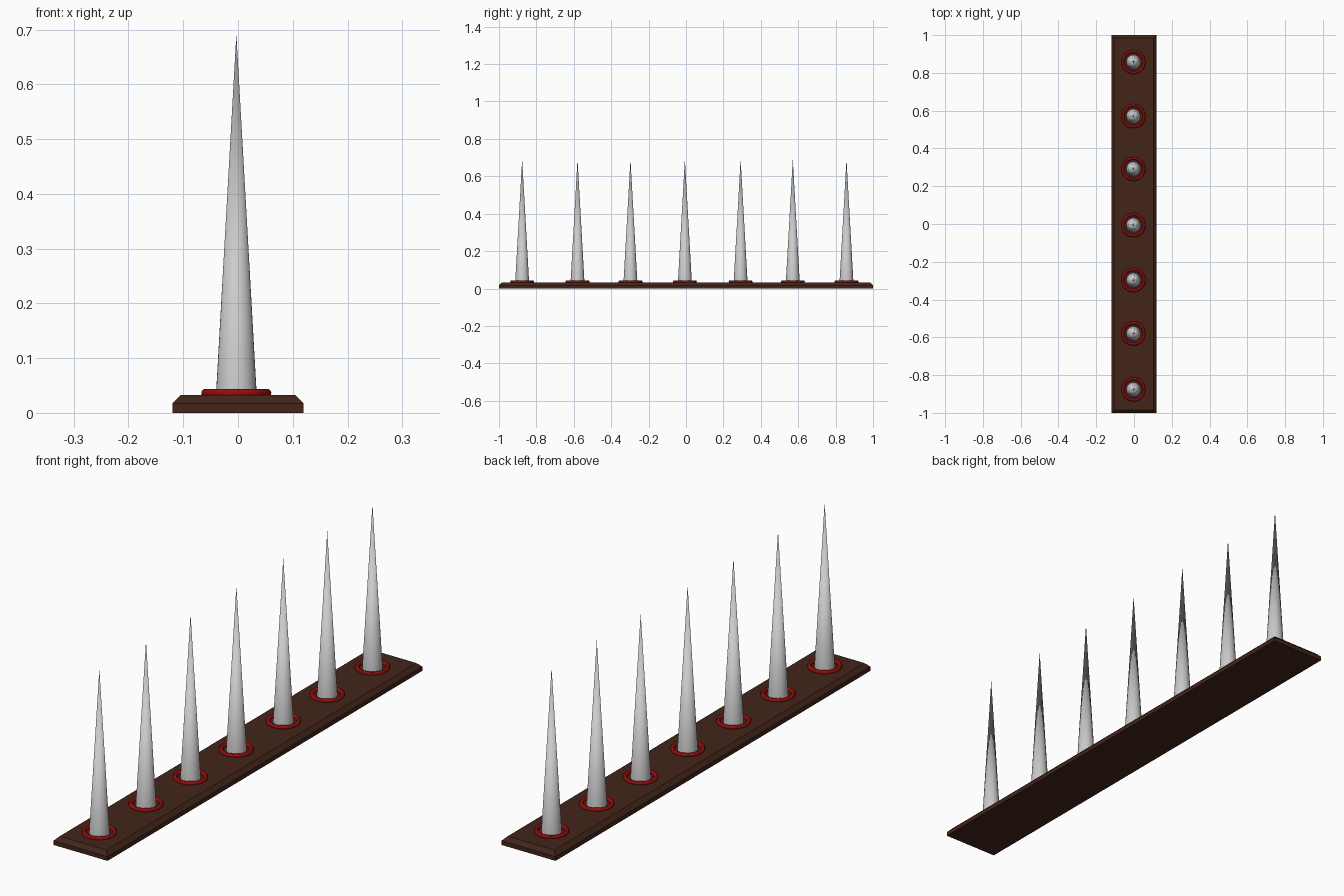
import bpy, bmesh

if "Cube" in bpy.data.objects:
    bpy.data.objects.remove(bpy.data.objects["Cube"])

def material(name, rgb):
    m = bpy.data.materials.new(name)
    m.diffuse_color = (*rgb, 1)
    m.use_nodes = True
    m.node_tree.nodes["Principled BSDF"].inputs["Base Color"].default_value = m.diffuse_color
    return m

wood = material("dark_wood", (0.055, 0.018, 0.010, 1)[:3])
red = material("red", (0.30, 0.004, 0.004))

# Base plank with chamfered top edges
bpy.ops.mesh.primitive_cube_add(size=1, location=(0, 0, 0.0165))
base = bpy.context.object
base.name = "base_plank"
base.scale = (0.24, 2.0, 0.033)
bpy.ops.object.transform_apply(location=True, scale=True)
bm = bmesh.new()
bm.from_mesh(base.data)
top_edges = [e for e in bm.edges if all(v.co.z > 0.03 for v in e.verts)]
bmesh.ops.bevel(bm, geom=top_edges, offset=0.016, offset_type='OFFSET',
                segments=1, affect='EDGES')
bm.to_mesh(base.data)
bm.free()
base.data.materials.append(wood)

# Row of spikes, each with a red ring around its foot
X = -0.003
SPIKE_BOTTOM, SPIKE_TOP = 0.028, 0.692
for i, y in enumerate((-0.876, -0.58, -0.297, -0.006, 0.292, 0.571, 0.858), 1):
    bpy.ops.mesh.primitive_cone_add(
        vertices=32, radius1=0.0375, radius2=0, depth=SPIKE_TOP - SPIKE_BOTTOM,
        location=(X, y, (SPIKE_TOP + SPIKE_BOTTOM) / 2))
    bpy.context.object.name = f"spike_{i}"
    bpy.ops.object.shade_smooth_by_angle()

    bpy.ops.mesh.primitive_torus_add(
        major_radius=0.056, minor_radius=0.008, major_segments=48,
        minor_segments=12, location=(X, y, 0.036))
    ring = bpy.context.object
    ring.name = f"ring_{i}"
    ring.data.materials.append(red)
    bpy.ops.object.shade_smooth_by_angle()
